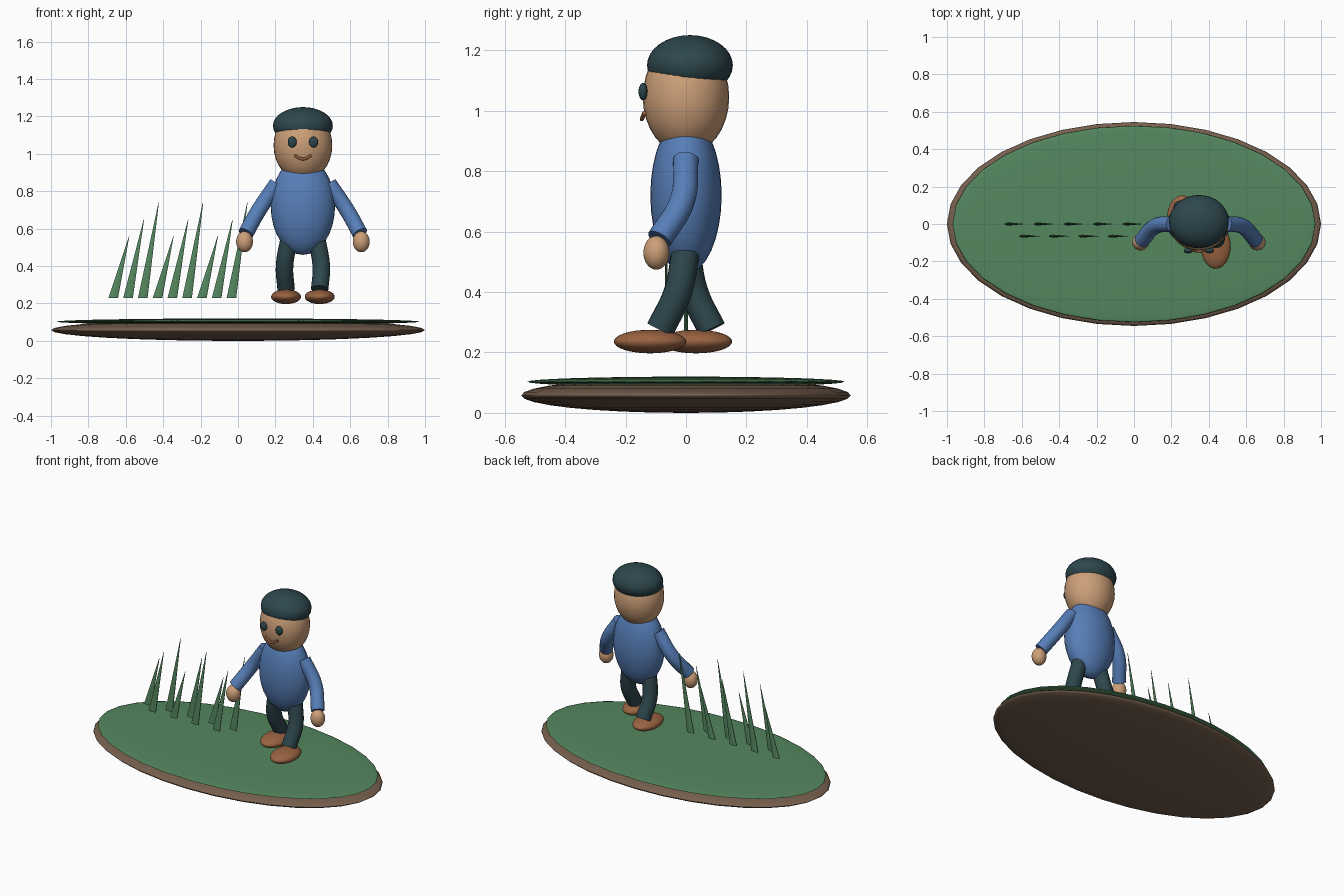
import bpy
from mathutils import Vector

cube = bpy.data.objects.get("Cube")
if cube:
    bpy.data.objects.remove(cube, do_unlink=True)


def material(name, rgb):
    m = bpy.data.materials.new(name)
    m.use_nodes = True
    m.diffuse_color = (*rgb, 1)
    m.node_tree.nodes["Principled BSDF"].inputs["Base Color"].default_value = (*rgb, 1)
    return m


earth = material("earth brown", (0.18, 0.115, 0.075))
green = material("grass green", (0.09, 0.245, 0.115))
skin = material("skin tan", (0.61, 0.35, 0.19))
blue = material("shirt blue", (0.095, 0.21, 0.48))
dark = material("dark teal", (0.026, 0.062, 0.073))
leather = material("shoe brown", (0.32, 0.125, 0.053))


def ball(name, mat, centre, radii, segments=32, rings=16):
    """Smooth ellipsoid."""
    bpy.ops.mesh.primitive_uv_sphere_add(segments=segments, ring_count=rings,
                                         radius=1, location=centre)
    ob = bpy.context.object
    ob.name = name
    ob.scale = radii
    ob.data.materials.append(mat)
    bpy.ops.object.shade_smooth()
    return ob


def tube(name, mat, points, radius):
    """Round tube with flat ends along a smooth path."""
    curve = bpy.data.curves.new(name, "CURVE")
    curve.dimensions = "3D"
    curve.bevel_depth = radius
    curve.bevel_resolution = 6
    curve.resolution_u = 10
    curve.use_fill_caps = True
    spline = curve.splines.new("BEZIER")
    spline.bezier_points.add(len(points) - 1)
    for bp, p in zip(spline.bezier_points, points):
        bp.co = p
        bp.handle_left_type = bp.handle_right_type = "AUTO"
    curve.materials.append(mat)
    ob = bpy.data.objects.new(name, curve)
    bpy.context.collection.objects.link(ob)
    return ob


# Ground: two flattened ellipsoids
ball("earth_base", earth, (0, 0, 0.058), (1, 0.545, 0.058))
ball("grass_ground", green, (0, 0, 0.103), (0.97, 0.525, 0.017))

# Body, head and cap
CX = 0.347
ball("torso", blue, (CX, 0, 0.72), (0.172, 0.118, 0.26))
ball("head", skin, (CX, 0, 1.045), (0.157, 0.143, 0.19))
ball("cap", dark, (CX, 0.013, 1.15), (0.16, 0.142, 0.1))

# Smile
tube("mouth", leather, [(CX - 0.045, -0.138, 0.992), (CX, -0.146, 0.972),
                        (CX + 0.045, -0.138, 0.992)], 0.007)

# Paired parts; the left leg steps forward, the right leg back
for side, s in (("left", 1), ("right", -1)):
    ball(side + "_eye", dark, (CX + s * 0.057, -0.142, 1.063),
         (0.024, 0.015, 0.029), 20, 12)
    tube(side + "_arm", blue, [(CX + s * 0.14, 0, 0.84),
                               (CX + s * 0.235, -0.013, 0.7),
                               (CX + s * 0.305, -0.088, 0.575)], 0.042)
    ball(side + "_hand", skin, (CX + s * 0.312, -0.098, 0.53), (0.045, 0.043, 0.056))
    tube(side + "_leg", dark, [(CX + s * 0.075, 0, 0.54),
                               (CX + s * 0.098, -s * 0.027, 0.4),
                               (CX + s * 0.09, -s * 0.085, 0.277)], 0.047)
    ball(side + "_shoe", leather, (CX + s * 0.09, -0.043 - s * 0.076, 0.236),
         (0.08, 0.12, 0.039))

# Grass blades: flattened leaning cones in two staggered rows
for i in range(9):
    height = 0.33 + 0.09 * (i % 3)
    base = Vector((-0.667 + 0.079 * i, -0.065 * (i % 2), 0.23))
    bpy.ops.mesh.primitive_cone_add(vertices=10, radius1=1, radius2=0.04, depth=1,
                                    location=base)
    blade = bpy.context.object
    blade.name = "grass_blade_%d" % (i + 1)
    blade.data.materials.append(green)
    for v in blade.data.vertices:
        t = v.co.z + 0.5
        v.co = (v.co.x * 0.027 + 0.085 * t, v.co.y * 0.008, height * t)
    bpy.ops.object.shade_smooth_by_angle()
